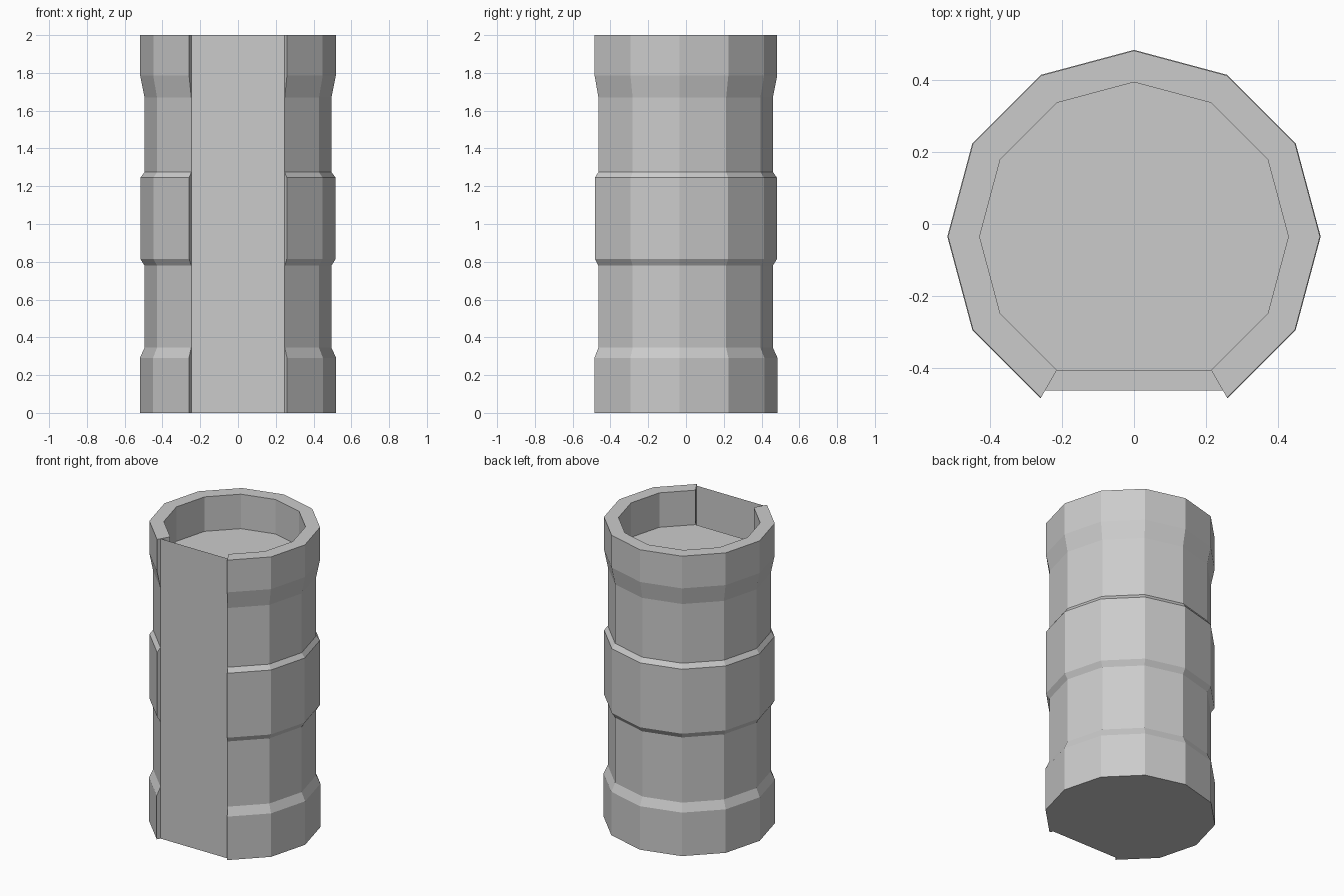
import bpy, bmesh
from math import sin, cos, radians

if "Cube" in bpy.data.objects:
    bpy.data.objects.remove(bpy.data.objects["Cube"])

CY = -0.035          # centre of the twelve-sided section
NECK = 0.495         # radius between the raised bands
FLOOR = 1.77
ANGLES = [radians(-60 + 30 * i) for i in range(11)]   # front corner left out

# outer wall, rim and inner wall as (radius, height)
PROFILE = [(0.52, 0), (0.52, 0.29), (NECK, 0.345), (NECK, 0.78),
           (0.517, 0.815), (0.517, 1.245), (NECK, 1.275), (NECK, 1.67),
           (0.518, 1.785), (0.518, 2), (0.43, 2), (0.43, FLOOR)]

# cut ends of the bands beside the front panel
ENDS = [[(NECK, 0)] + PROFILE[0:3],
        PROFILE[3:7],
        PROFILE[7:12] + [(NECK, FLOOR)]]


def point(a, r, z):
    return (r * cos(a), CY + r * sin(a), z)


def make_object(name, faces):
    bm = bmesh.new()
    for f in faces:
        bm.faces.new([bm.verts.new(p) for p in f])
    bmesh.ops.remove_doubles(bm, verts=bm.verts, dist=0.0001)
    mesh = bpy.data.meshes.new(name)
    bm.to_mesh(mesh)
    bm.free()
    obj = bpy.data.objects.new(name, mesh)
    bpy.context.collection.objects.link(obj)
    return obj


# banded shell with closed ends
shell = []
for a, b in zip(ANGLES, ANGLES[1:]):
    for (r0, z0), (r1, z1) in zip(PROFILE, PROFILE[1:]):
        shell.append([point(a, r0, z0), point(b, r0, z0),
                      point(b, r1, z1), point(a, r1, z1)])
for end in ENDS:
    shell.append([point(ANGLES[0], r, z) for r, z in end])
    shell.append([point(ANGLES[-1], r, z) for r, z in reversed(end)])
make_object("banded_shell", shell)

# thin flat front panel
L, R = ANGLES[-1], ANGLES[0]
make_object("front_panel", [[point(L, NECK, 0), point(R, NECK, 0),
                             point(R, NECK, 2), point(L, NECK, 2)]])

# recessed top and flat base
make_object("recessed_top", [[point(a, 0.43, FLOOR) for a in ANGLES]])
base = [point(R, NECK, 0)] + [point(a, 0.52, 0) for a in ANGLES] + [point(L, NECK, 0)]
make_object("base", [base[::-1]])
